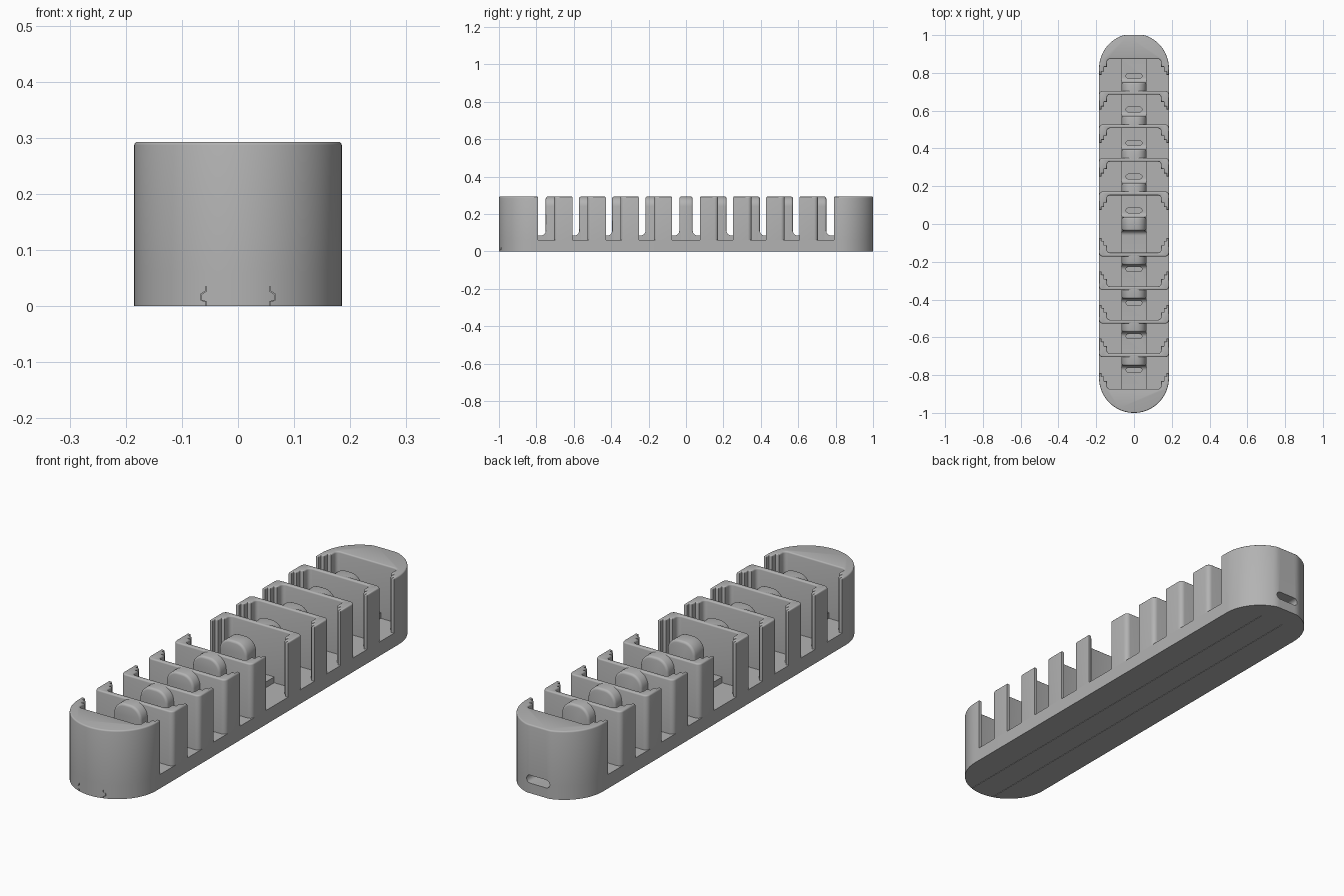
import bpy, bmesh, math

cube = bpy.data.objects.get("Cube")
if cube:
    bpy.data.objects.remove(cube, do_unlink=True)

grey = bpy.data.materials.new("mid_grey")
grey.use_nodes = True
grey.diffuse_color = (0.45, 0.45, 0.45, 1)
grey.node_tree.nodes["Principled BSDF"].inputs["Base Color"].default_value = grey.diffuse_color

R = 0.185        # half width
FLOOR = 0.06     # top of the base
TOP = 0.293
WALL = 0.02      # divider thickness
WING = 0.098     # divider depth including side wings
KNOB = 0.045     # knob depth
HALF = 0.065     # half width of knob and foot
CAP_IN = 0.873   # inner wall of the end caps
SLOT = 0.79      # where the end cap wings stop
PLATES = [0.705, 0.527, 0.35, 0.172]
parts = []

# How a profile (u, v) with depth h is placed in space
UP = lambda u, v, h: (u, v, h)
ALONG_Y = lambda u, v, h: (u, h, v)
ALONG_X = lambda u, v, h: (h, u, v)


def prism(name, pts, lo, hi, place=UP, soft=0.0, soft_low=False):
    """Extrude a closed profile and round the rim of its end faces."""
    bm = bmesh.new()
    low = [bm.verts.new(place(u, v, lo)) for u, v in pts]
    high = [bm.verts.new(place(u, v, hi)) for u, v in pts]
    caps = [bm.faces.new(low), bm.faces.new(high)]
    n = len(pts)
    for i in range(n):
        j = (i + 1) % n
        bm.faces.new((low[i], low[j], high[j], high[i]))
    bmesh.ops.recalc_face_normals(bm, faces=bm.faces[:])
    if soft:
        rim = list(caps[1].edges) + (list(caps[0].edges) if soft_low else [])
        bmesh.ops.bevel(bm, geom=rim, offset=soft, segments=3, profile=0.5,
                        affect='EDGES', clamp_overlap=False)
    mesh = bpy.data.meshes.new(name)
    bm.to_mesh(mesh)
    bm.free()
    mesh.materials.append(grey)
    obj = bpy.data.objects.new(name, mesh)
    bpy.context.collection.objects.link(obj)
    parts.append(obj)
    return obj


def arc(cx, cy, r, a, b, n):
    steps = [math.radians(a + (b - a) * i / n) for i in range(n + 1)]
    return [(cx + r * math.cos(t), cy + r * math.sin(t)) for t in steps]


def pill(cx, cy, half, r):
    return arc(cx + half - r, cy, r, -90, 90, 8) + arc(cx - half + r, cy, r, 90, 270, 8)


def mirrored(right):
    """Close a right-hand half profile that starts and ends on x = 0."""
    return right + [(-x, y) for x, y in reversed(right[1:-1])]


def cut(target, cutter):
    mod = target.modifiers.new("cut", 'BOOLEAN')
    mod.operation = 'DIFFERENCE'
    mod.solver = 'EXACT'
    mod.object = cutter
    bpy.context.view_layer.objects.active = target
    bpy.ops.object.modifier_apply(modifier=mod.name)


def discard(cutter):
    parts.remove(cutter)
    bpy.data.objects.remove(cutter, do_unlink=True)


def end_curve(side):
    """Quarter outline of one end, from the tip to the side; the back has a flat."""
    centre = 0.815 if side < 0 else 0.823
    pts = [(x, min(y, 1.0)) for x, y in arc(0, centre, R, 90, 0, 24)]
    return [(x, side * y) for x, y in pts]


def inner_steps(wall, end):
    """Stepped inside of the wings, from the wing tip to the inner wall."""
    d = end - wall
    return [(R, end), (0.172, end), (0.172, wall + d * 0.8), (0.158, wall + d * 0.8),
            (0.158, wall + d * 0.5), (0.143, wall + d * 0.5)] + \
        arc(0.128, wall + 0.015, 0.015, 0, -90, 4) + [(0, wall)]


# Base slab with rounded ends
base = prism("base", mirrored(end_curve(-1) + end_curve(1)[::-1]), 0, FLOOR)

# End caps with stepped wings
caps = {}
for side, label in ((-1, "front"), (1, "back")):
    inside = [(x, -side * y) for x, y in inner_steps(-CAP_IN, -SLOT)]
    caps[side] = prism(label + "_end_cap", mirrored(end_curve(side) + inside),
                       FLOOR, TOP, soft=0.006)


def knob_profile():
    r = 0.052
    return [(-HALF, FLOOR), (HALF, FLOOR)] + arc(HALF - r, TOP - r, r, 0, 90, 8) + \
        arc(r - HALF, TOP - r, r, 90, 180, 8)


def foot(name, side, face, far, gap):
    """Raised strip that sweeps up into a knob, with a pill-shaped socket."""
    r, z = 0.025, 0.085
    pts = [(face - 0.02, FLOOR), (far, FLOOR), (far, z)] + \
        arc(face + r, z + r, r, 270, 180, 6) + [(face - 0.02, z + r)]
    obj = prism(name, [(side * y, v) for y, v in pts], -HALF, HALF, ALONG_X)
    if gap:
        socket = prism("socket_cutter", pill(0, side * (face + gap), 0.042, 0.013), 0.07, 0.2)
        cut(obj, socket)
        discard(socket)


# Dividers, each with side wings towards the middle, a knob and a foot
for side, label in ((-1, "front"), (1, "back")):
    far = CAP_IN
    for i, y in enumerate(PLATES, 1):
        tag = f"{label}_{i}"
        outer = [(0, 0)] + arc(R - 0.02, 0.02, 0.02, -90, 0, 5)
        half = outer + inner_steps(WALL, WING)
        prism("divider_" + tag, mirrored([(x, side * (y - d)) for x, d in half]),
              FLOOR, TOP, soft=0.006)
        prism("knob_" + tag, knob_profile(), side * (y - 0.01), side * (y + KNOB),
              ALONG_Y, soft=0.01)
        foot("foot_" + tag, side, y + KNOB, far, 0.034 if side > 0 else 0.022)
        far = y - WALL

# Free-standing knob in the middle bay
prism("centre_knob", knob_profile(), -0.036, 0.036, ALONG_Y, soft=0.01, soft_low=True)
for side, label in ((-1, "front"), (1, "back")):
    foot("centre_foot_" + label, side, 0.036, PLATES[-1] - WALL, 0.036 if side > 0 else 0)

# Cable port through the back end
port = prism("port_cutter", pill(0, 0.06, 0.055, 0.017), 0.9, 1.1, ALONG_Y)
cut(base, port)
cut(caps[1], port)
discard(port)

# Thin seams around the sliding bottom cover
seam = [(0.056, -0.01), (0.056, 0.008), (0.065, 0.011), (0.065, 0.021),
        (0.056, 0.027), (0.056, 0.035)]
for s in (-1, 1):
    loop = seam + [(x + 0.002, z) for x, z in reversed(seam)]
    groove = prism("seam_cutter", [(s * x, z) for x, z in loop], -1.05, 0.9, ALONG_Y)
    cut(base, groove)
    discard(groove)

# Smooth curved faces, keep sharp edges
bpy.ops.object.select_all(action='DESELECT')
for obj in parts:
    obj.select_set(True)
bpy.context.view_layer.objects.active = base
bpy.ops.object.shade_smooth_by_angle(angle=math.radians(35))
